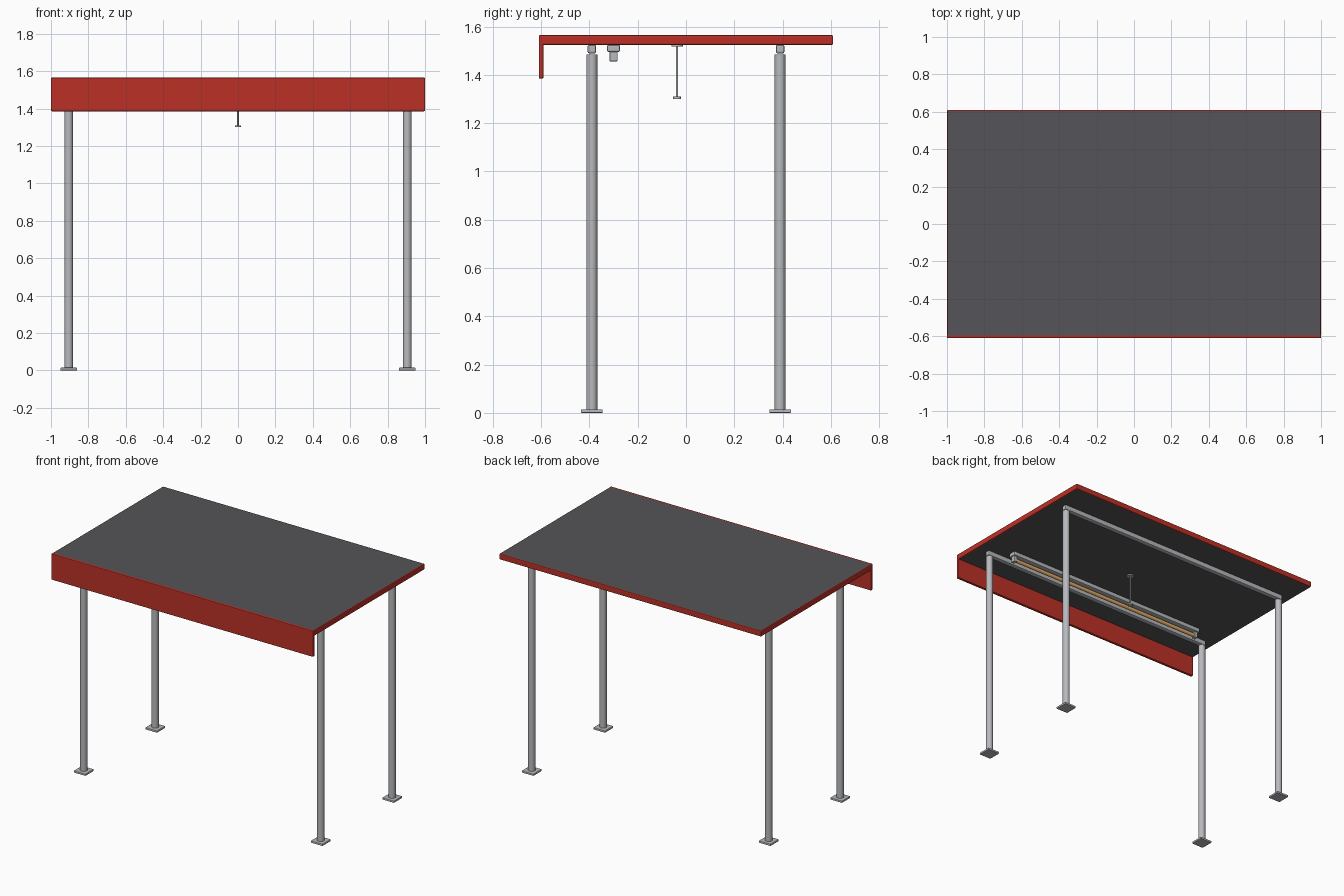
import bpy, bmesh, math

cube = bpy.data.objects.get("Cube")
if cube:
    bpy.data.objects.remove(cube, do_unlink=True)


def material(name, rgb):
    m = bpy.data.materials.new(name)
    m.use_nodes = True
    m.diffuse_color = (*rgb, 1)
    m.node_tree.nodes["Principled BSDF"].inputs["Base Color"].default_value = (*rgb, 1)
    return m


RED = material("red paint", (0.50, 0.03, 0.02))
DARK = material("dark grey sheet", (0.09, 0.09, 0.10))
STEEL = material("galvanised steel", (0.48, 0.49, 0.51))
AMBER = material("amber tube", (0.85, 0.47, 0.16))


def box(name, size, centre, mat, bevel=0.0):
    """Box with chamfered edges."""
    bm = bmesh.new()
    bmesh.ops.create_cube(bm, size=1)
    bmesh.ops.scale(bm, vec=size, verts=bm.verts)
    if bevel:
        bmesh.ops.bevel(bm, geom=bm.edges[:], offset=bevel, segments=2,
                        profile=0.5, affect='EDGES')
    return finish(name, bm, centre, mat)


def finish(name, bm, centre, mat):
    me = bpy.data.meshes.new(name)
    bm.to_mesh(me)
    bm.free()
    me.materials.append(mat)
    ob = bpy.data.objects.new(name, me)
    ob.location = centre
    bpy.context.collection.objects.link(ob)
    return ob


def rod(name, radius, length, centre, mat, along_x=False, sides=20):
    """Smooth cylinder, upright or lying along x."""
    rot = (0, math.pi / 2, 0) if along_x else (0, 0, 0)
    bpy.ops.mesh.primitive_cylinder_add(vertices=sides, radius=radius, depth=length,
                                        location=centre, rotation=rot)
    ob = bpy.context.object
    ob.name = ob.data.name = name
    ob.data.materials.append(mat)
    bpy.ops.object.shade_smooth_by_angle(angle=math.radians(40))
    return ob


# Roof slab: red rim, dark sheet above and below
roof = box("roof", (2.0, 1.22, 0.04), (0, 0, 1.545), RED, 0.006)
roof.data.materials.append(DARK)
for f in roof.data.polygons:
    if abs(f.normal.z) > 0.99:
        f.material_index = 1

# Front fascia board
box("front_fascia", (2.0, 0.02, 0.18), (0, -0.60, 1.475), RED, 0.005)

# Posts, base plates and roof beams
for y, end in ((-0.39, "front"), (0.39, "back")):
    box(end + "_beam", (1.85, 0.036, 0.036), (0, y, 1.507), STEEL, 0.008)
    for x, side in ((-0.905, "right"), (0.905, "left")):
        name = f"{end}_{side}_"
        rod(name + "post", 0.023, 1.475, (x, y, 0.7475), STEEL)
        box(name + "base_plate", (0.09, 0.09, 0.014), (x, y, 0.007), STEEL, 0.003)

# Strip lamp under the roof
box("lamp_housing", (1.58, 0.054, 0.03), (0, -0.30, 1.51), STEEL, 0.007)
rod("lamp_tube", 0.013, 1.52, (0, -0.30, 1.475), AMBER, along_x=True)
for x, side in ((-0.77, "right"), (0.77, "left")):
    box(side + "_lamp_holder", (0.025, 0.033, 0.044), (x, -0.30, 1.478), STEEL, 0.004)

# Hanging pull rod
rod("pull_flange", 0.024, 0.008, (0, -0.037, 1.522), STEEL)
rod("pull_rod", 0.0045, 0.22, (0, -0.037, 1.414), STEEL, sides=12)
rod("pull_knob", 0.017, 0.01, (0, -0.037, 1.305), STEEL)
